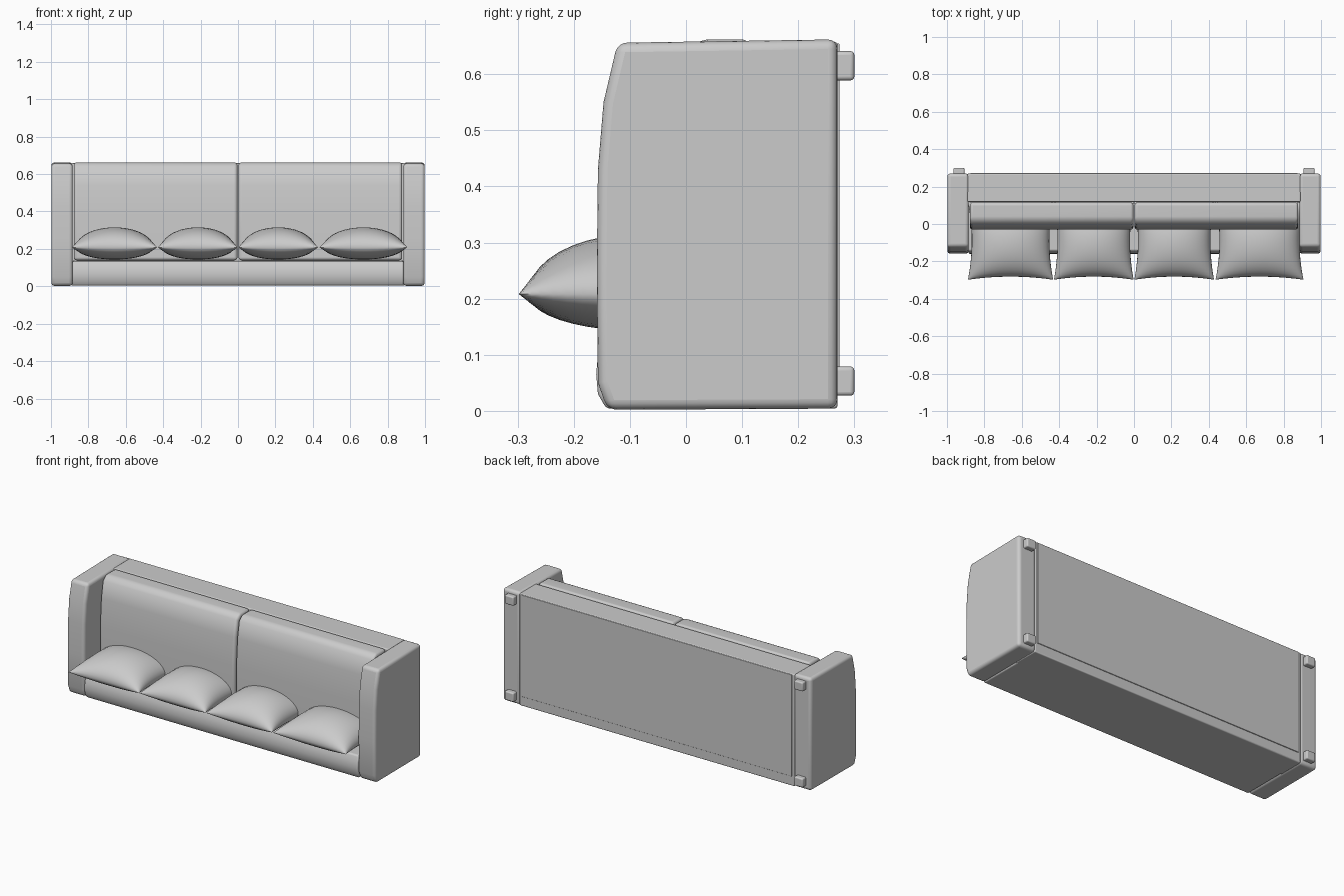
import bpy
import bmesh
from math import radians, sin, pi

cube = bpy.data.objects.get("Cube")
if cube:
    bpy.data.objects.remove(cube, do_unlink=True)


def finish(name, bm, bevel=0.0, segments=4):
    """Turn a bmesh into a named object with rounded edges and smooth shading."""
    bmesh.ops.recalc_face_normals(bm, faces=bm.faces)
    mesh = bpy.data.meshes.new(name)
    bm.to_mesh(mesh)
    bm.free()
    obj = bpy.data.objects.new(name, mesh)
    bpy.context.collection.objects.link(obj)
    if bevel:
        mod = obj.modifiers.new("soft_edges", "BEVEL")
        mod.width = bevel
        mod.segments = segments
        mod.limit_method = "ANGLE"
        mod.angle_limit = radians(40)
    bpy.ops.object.select_all(action="DESELECT")
    obj.select_set(True)
    bpy.context.view_layer.objects.active = obj
    bpy.ops.object.shade_smooth_by_angle(angle=radians(45))
    return obj


def slab(name, profile, x0, x1, bevel):
    """Extrude a (y, z) outline sideways from x0 to x1."""
    bm = bmesh.new()
    face = bm.faces.new([bm.verts.new((x0, y, z)) for y, z in profile])
    new = bmesh.ops.extrude_face_region(bm, geom=[face])["geom"]
    moved = [v for v in new if isinstance(v, bmesh.types.BMVert)]
    bmesh.ops.translate(bm, verts=moved, vec=(x1 - x0, 0, 0))
    return finish(name, bm, bevel)


def block(name, xs, ys, zs, bevel):
    outline = [(ys[0], zs[0]), (ys[1], zs[0]), (ys[1], zs[1]), (ys[0], zs[1])]
    return slab(name, outline, xs[0], xs[1], bevel)


def pillow(name, cx, half_w, cy=-0.09, half_d=0.208, cz=0.208, n=20):
    """Two puffed sheets, pinched at the corners and joined along the seam."""
    bm = bmesh.new()
    for puff in (0.107, -0.065):
        sheet = bmesh.ops.create_grid(bm, x_segments=n, y_segments=n, size=1)
        for vert in sheet["verts"]:
            u, v = (sin(c * pi / 2) for c in vert.co.xy)
            bow_u, bow_v = max(0, 1 - u * u), max(0, 1 - v * v)
            vert.co = (cx + u * half_w * (1 - 0.09 * bow_v),
                       cy + v * half_d * (1 - 0.08 * bow_u),
                       cz + puff * (bow_u * bow_v) ** 0.5)
    bmesh.ops.remove_doubles(bm, verts=bm.verts, dist=0.0004)
    return finish(name, bm)


# Frame: the sofa lies on its back, so its underside faces +y
block("seat_base", (-0.89, 0.89), (0.118, 0.27), (0.004, 0.658), 0.006)
back_outline = [(0.2, 0.004), (-0.142, 0.004), (-0.157, 0.03), (-0.16, 0.065),
                (-0.157, 0.1), (-0.142, 0.134), (0.2, 0.14)]
slab("backrest", back_outline, -0.885, 0.885, 0.008)
block("underside_panel", (-0.875, 0.875), (0.25, 0.274), (0.06, 0.655), 0.003)

# Arms, with a gently curved upper edge
arm_outline = [(0.27, 0.004), (-0.14, 0.002), (-0.157, 0.05), (-0.159, 0.25),
               (-0.157, 0.43), (-0.147, 0.55), (-0.122, 0.656), (0.27, 0.662)]
cushion_outline = [(0.115, 0.139), (0.115, 0.662), (0.025, 0.662), (-0.003, 0.636),
                   (-0.02, 0.54), (-0.03, 0.38), (-0.03, 0.139)]
for side, s in (("left", 1), ("right", -1)):
    slab(side + "_arm", arm_outline, s * 0.884, s * 0.998, 0.017)
    slab(side + "_seat_cushion", cushion_outline, s * 0.003, s * 0.878, 0.016)
    # Feet
    for end, z in (("rear", 0.053), ("front", 0.615)):
        block(f"{side}_{end}_foot", (s * 0.907, s * 0.965), (0.262, 0.3),
              (z - 0.026, z + 0.026), 0.007)

# Loose pillows resting against the backrest
for i, (x, w) in enumerate([(-0.66, 0.228), (-0.215, 0.213),
                            (0.215, 0.213), (0.671, 0.235)]):
    pillow(f"pillow_{i + 1}", x, w)
